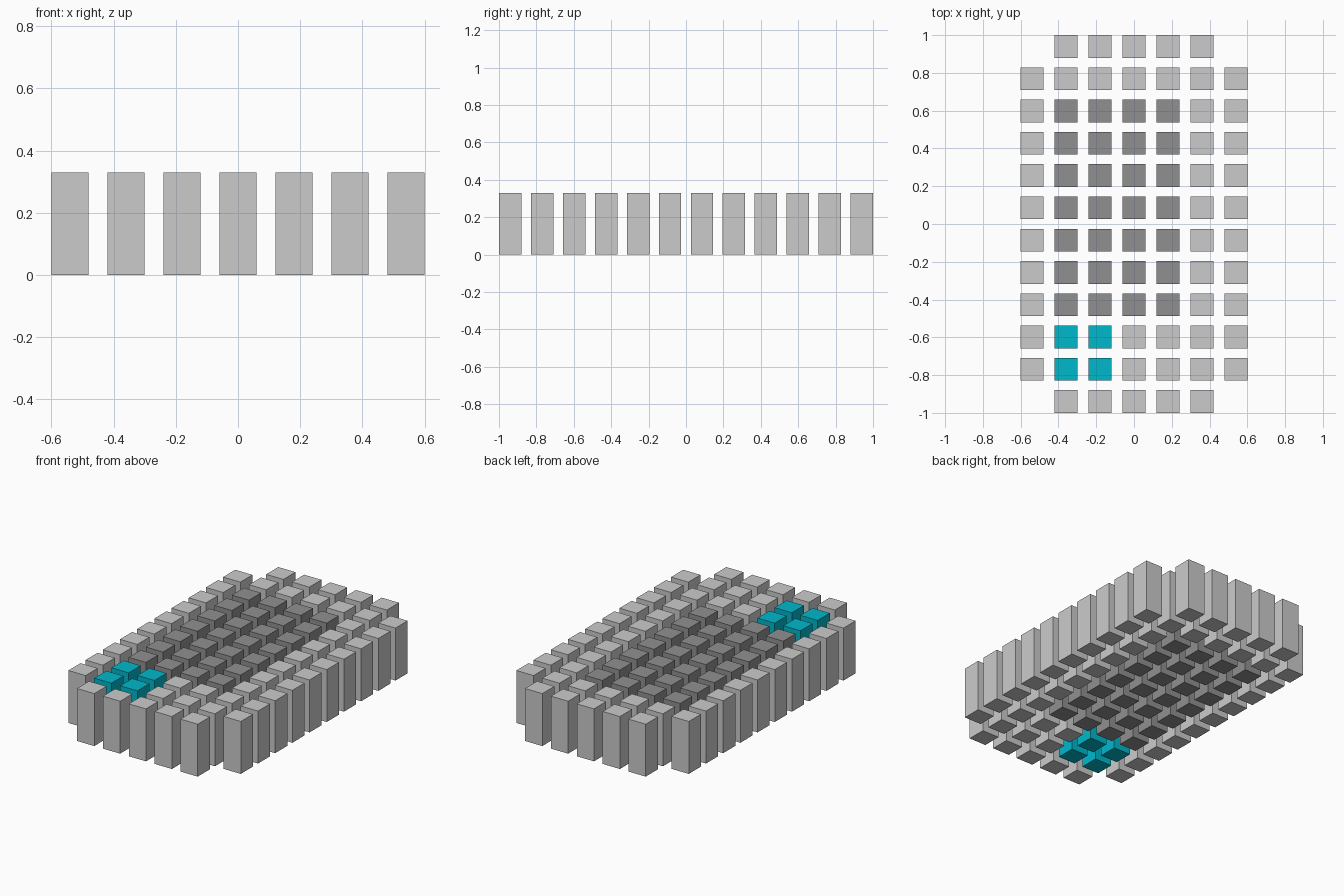
import bpy, bmesh
from mathutils import Matrix, Vector

if "Cube" in bpy.data.objects:
    bpy.data.objects.remove(bpy.data.objects["Cube"])

COLS, ROWS = 7, 12
SIZE, HEIGHT = 0.12, 0.33
STEP_X, STEP_Y = 0.18, 1.88 / 11


def material(name, color):
    mat = bpy.data.materials.new(name)
    mat.diffuse_color = color
    mat.use_nodes = True
    mat.node_tree.nodes["Principled BSDF"].inputs["Base Color"].default_value = mat.diffuse_color
    return mat


def column_group(name, cells, mat=None):
    """One object holding a square column at every (col, row) cell."""
    bm = bmesh.new()
    for c, r in cells:
        centre = Vector((-0.54 + c * STEP_X, -0.94 + r * STEP_Y, HEIGHT / 2))
        bmesh.ops.create_cube(bm, size=1, matrix=Matrix.Translation(centre)
                              @ Matrix.Diagonal((SIZE, SIZE, HEIGHT, 1)))
    mesh = bpy.data.meshes.new(name)
    bm.to_mesh(mesh)
    bm.free()
    if mat:
        mesh.materials.append(mat)
    bpy.context.collection.objects.link(bpy.data.objects.new(name, mesh))


# Full grid without its four corners
cells = {(c, r) for c in range(COLS) for r in range(ROWS)}
cells -= {(c, r) for c in (0, COLS - 1) for r in (0, ROWS - 1)}

# Coloured blocks inside the grid
accent = {(c, r) for c in (1, 2) for r in (1, 2)}
core = {(c, r) for c in range(1, 5) for r in range(3, 10)}

column_group("outer_columns", sorted(cells - accent - core))
column_group("core_columns", sorted(core), material("dark_grey", (0.28, 0.28, 0.28, 1)))
column_group("accent_columns", sorted(accent), material("teal", (0.0, 0.48, 0.6, 1)))
